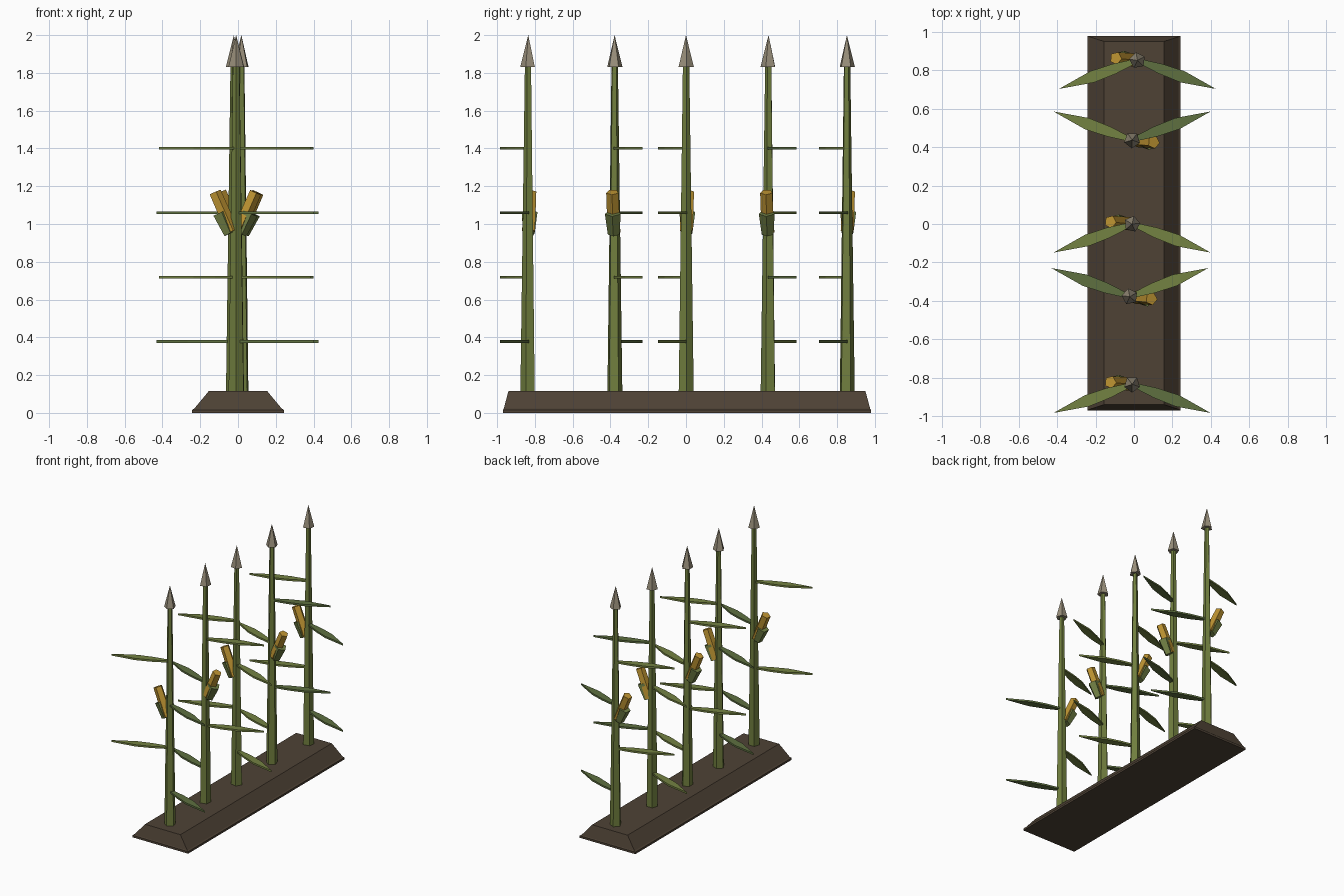
import bpy, bmesh, math
from mathutils import Matrix, Vector

if "Cube" in bpy.data.objects:
    bpy.data.objects.remove(bpy.data.objects["Cube"])


def material(name, rgb):
    m = bpy.data.materials.new(name)
    lin = [((c / 255 + 0.055) / 1.055) ** 2.4 for c in rgb]
    m.diffuse_color = (*lin, 1)
    m.use_nodes = True
    m.node_tree.nodes["Principled BSDF"].inputs["Base Color"].default_value = m.diffuse_color
    return m


SOIL = material("soil brown", (78, 66, 53))
STALK = material("stalk green", (112, 126, 62))
LEAF = material("leaf green", (116, 130, 66))
LEAF_DARK = material("dark leaf green", (94, 112, 64))
HUSK = material("husk green", (112, 126, 68))
COB = material("corn gold", (190, 148, 50))
TASSEL = material("tassel tan", (152, 142, 122))


def finish(name, bm, mat):
    bmesh.ops.recalc_face_normals(bm, faces=bm.faces)
    me = bpy.data.meshes.new(name)
    bm.to_mesh(me)
    bm.free()
    me.materials.append(mat)
    ob = bpy.data.objects.new(name, me)
    bpy.context.collection.objects.link(ob)
    return ob


def tapered(name, start, end, r1, r2, mat, spin, sides=5):
    """Tapered prism running from start to end."""
    start, end = Vector(start), Vector(end)
    d = end - start
    bm = bmesh.new()
    bmesh.ops.create_cone(bm, cap_ends=True, segments=sides, radius1=r1, radius2=r2, depth=d.length)
    rot = d.to_track_quat('Z', 'Y').to_matrix().to_4x4()
    bm.transform(Matrix.Translation((start + end) / 2) @ rot @ Matrix.Rotation(spin, 4, 'Z'))
    return finish(name, bm, mat)


def leaf(name, origin, angle, mat):
    """Thin pointed blade lying flat, pointing along angle."""
    side = [(0.0, 0.010), (0.13, 0.027), (0.25, 0.031)]
    outline = side + [(0.435, 0)] + [(x, -w) for x, w in reversed(side)]
    bm = bmesh.new()
    face = bm.faces.new([bm.verts.new((x, y, -0.007)) for x, y in outline])
    ext = bmesh.ops.extrude_face_region(bm, geom=[face])
    top = [v for v in ext["geom"] if isinstance(v, bmesh.types.BMVert)]
    bmesh.ops.translate(bm, verts=top, vec=(0, 0, 0.014))
    bm.transform(Matrix.Translation(origin) @ Matrix.Rotation(angle, 4, 'Z'))
    return finish(name, bm, mat)


# soil ridge with a thin lip at the bottom
bm = bmesh.new()
rings = []
for hx, hy, z in [(0.243, 0.975, 0), (0.243, 0.975, 0.016), (0.232, 0.97, 0.022), (0.155, 0.945, 0.115)]:
    rings.append([bm.verts.new((sx * hx, sy * hy + 0.005, z))
                  for sx, sy in [(-1, -1), (1, -1), (1, 1), (-1, 1)]])
bm.faces.new(rings[0])
bm.faces.new(rings[-1])
for a, b in zip(rings, rings[1:]):
    for i in range(4):
        j = (i + 1) % 4
        bm.faces.new((a[i], a[j], b[j], b[i]))
finish("soil_ridge", bm, SOIL)

# corn plants, every second one turned by half a circle
# (x, y, parity of the dark leaves)
plants = [(-0.01, -0.835, 0), (-0.022, -0.378, 0), (-0.01, 0.0, None), (-0.01, 0.437, 1), (0.018, 0.852, 0)]
for i, (x, y, dark) in enumerate(plants):
    turn = math.pi * (i % 2)
    n = str(i + 1)
    tapered("stalk_" + n, (x, y, 0.1), (x, y, 1.84), 0.042, 0.018, STALK, turn + 0.2 * i)
    tapered("tassel_" + n, (x, y, 1.83), (x, y, 2.0), 0.043, 0.0, TASSEL, turn + 0.2 * i)

    # leaves alternate between the two sides
    for k in range(4):
        ang = turn + math.radians(-20 if k % 2 == 0 else 200)
        leaf(f"leaf_{n}_{k + 1}", (x, y, 0.378 + 0.341 * k), ang,
             LEAF_DARK if k % 2 == dark else LEAF)

    # ear of corn leaning away from the stalk, with a husk on its outer side
    out = Matrix.Rotation(turn, 3, 'Z') @ Vector((-1, 0.1, 0))

    def at(d, z):
        return Vector((x, y, z)) + out * d

    tapered("cob_" + n, at(0.022, 0.96), at(0.113, 1.168), 0.036, 0.034, COB, turn)
    tapered("husk_" + n, at(0.036, 0.948), at(0.085, 1.058), 0.033, 0.044, HUSK, turn)
